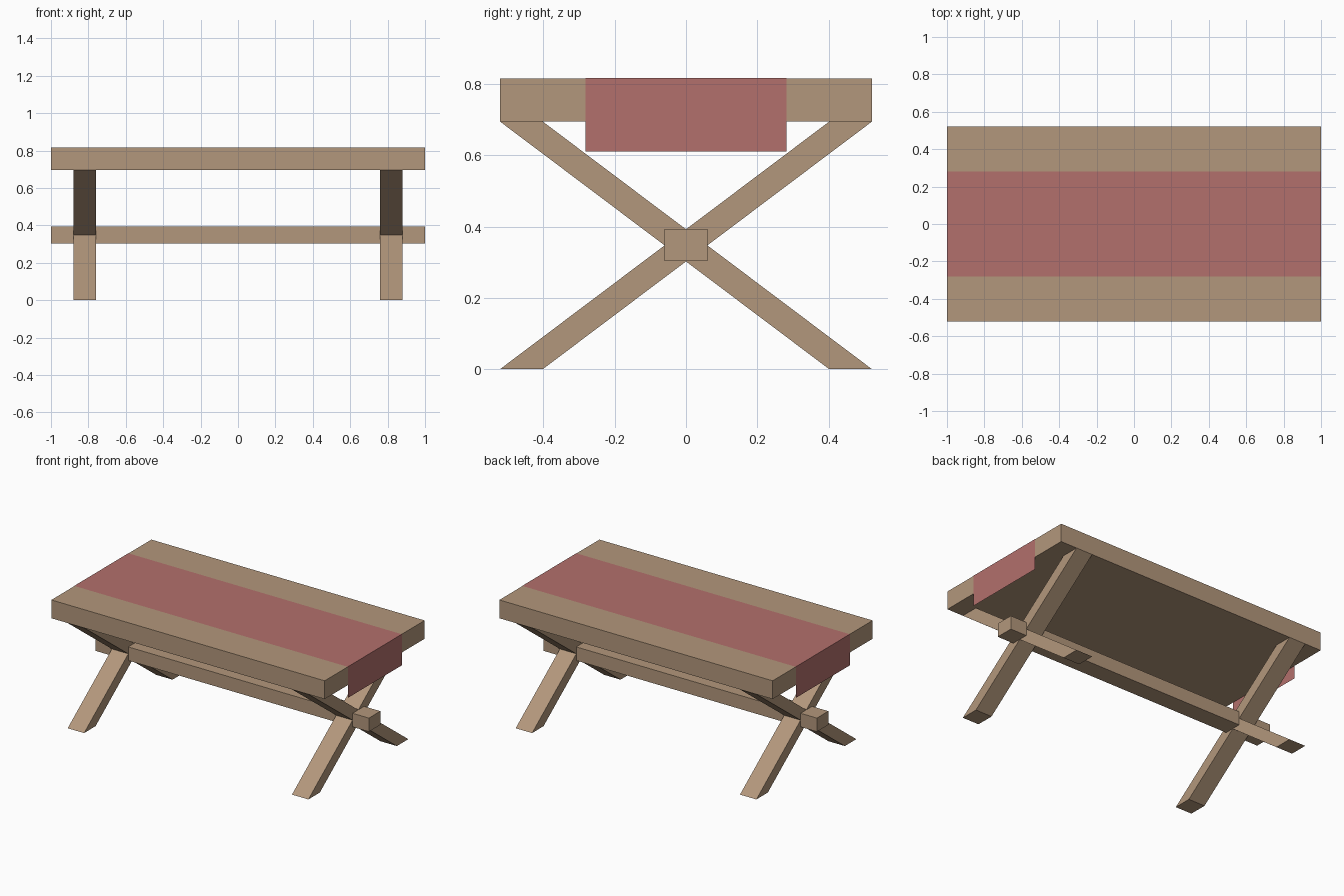
import bpy

if "Cube" in bpy.data.objects:
    bpy.data.objects.remove(bpy.data.objects["Cube"])


def material(name, rgb):
    m = bpy.data.materials.new(name)
    m.diffuse_color = (*rgb, 1)
    m.use_nodes = True
    m.node_tree.nodes["Principled BSDF"].inputs["Base Color"].default_value = m.diffuse_color
    return m


wood = material("wood", (0.45, 0.31, 0.20))
cloth = material("red_cloth", (0.45, 0.16, 0.15))


def mesh_object(name, verts, faces, mat):
    me = bpy.data.meshes.new(name)
    me.from_pydata(verts, [], faces)
    me.materials.append(mat)
    ob = bpy.data.objects.new(name, me)
    bpy.context.collection.objects.link(ob)
    return ob


def prism(name, profile, x0, x1, mat):
    """Extrude a counter-clockwise (y, z) profile along x."""
    n = len(profile)
    verts = [(x, y, z) for x in (x0, x1) for y, z in profile]
    faces = [tuple(reversed(range(n))), tuple(range(n, 2 * n))]
    faces += [(i, (i + 1) % n, n + (i + 1) % n, n + i) for i in range(n)]
    return mesh_object(name, verts, faces, mat)


def rect(y, z0, z1):
    return [(-y, z0), (y, z0), (y, z1), (-y, z1)]


W, TOP, UNDER = 0.522, 0.816, 0.695

# Table top and long stretcher beam
prism("table_top", rect(W, UNDER, TOP), -0.999, 0.999, wood)
prism("stretcher_beam", rect(0.06, 0.303, 0.393), -0.999, 0.999, wood)

# Crossed legs at both ends, cut flat at floor and table top
leg = [(-W, 0), (-W + 0.12, 0), (W, UNDER), (W - 0.12, UNDER)]
mirrored = [(-y, z) for y, z in reversed(leg)]
for side, x in (("left", -0.82), ("right", 0.82)):
    prism(side + "_leg_rising_back", leg, x - 0.06, x + 0.06, wood)
    prism(side + "_leg_rising_front", mirrored, x - 0.06, x + 0.06, wood)

# Cloth runner: thin sheet over the top, hanging at both ends
path = [(-1, 0.611), (-1, TOP + 0.001), (1, TOP + 0.001), (1, 0.611)]
verts = [(x, y, z) for x, z in path for y in (-0.282, 0.282)]
faces = [(2 * i, 2 * i + 2, 2 * i + 3, 2 * i + 1) for i in range(3)]
mesh_object("table_runner", verts, faces, cloth)
